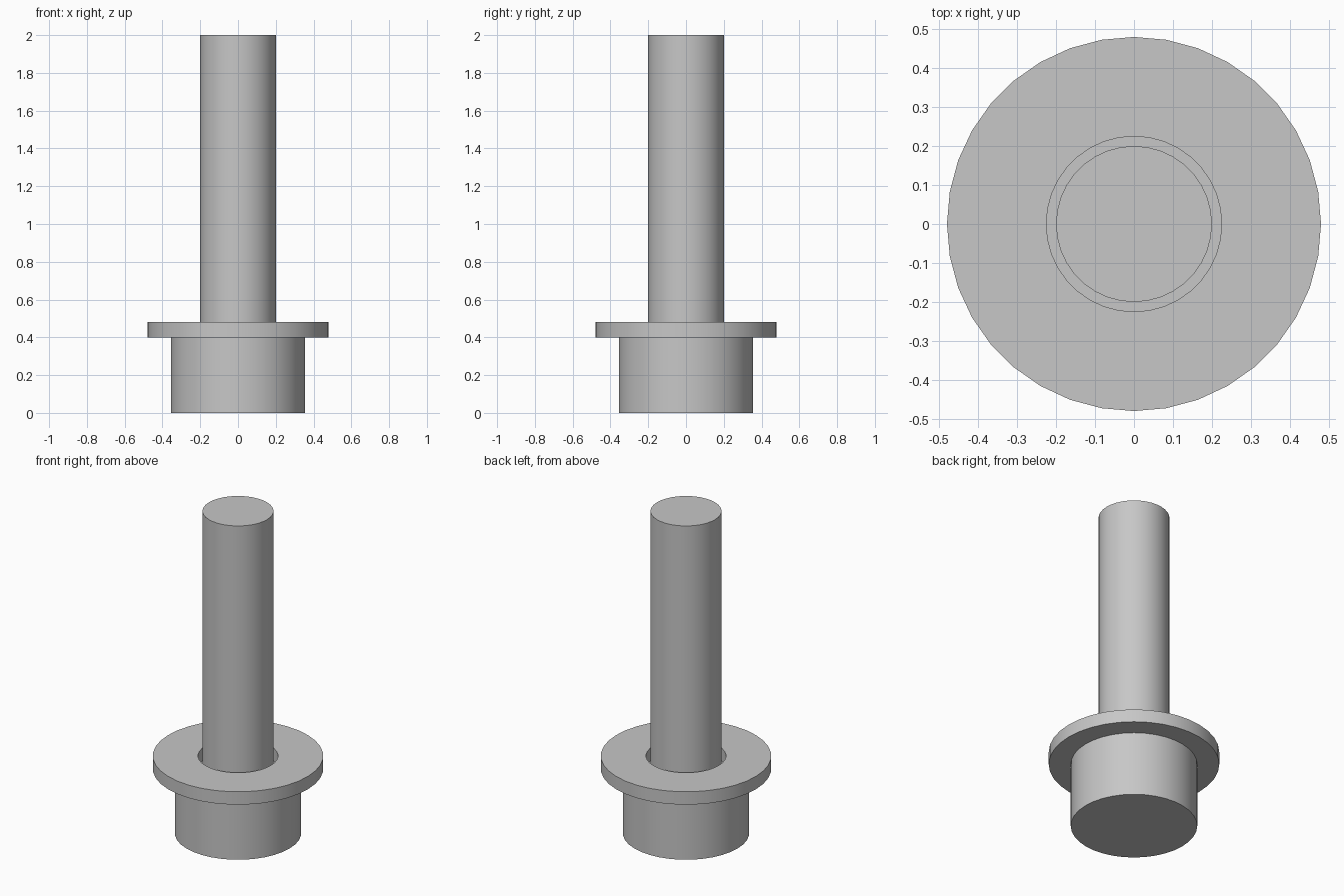
import bpy
import math

cube = bpy.data.objects.get("Cube")
if cube:
    bpy.data.objects.remove(cube, do_unlink=True)

SIDES = 36

steel = bpy.data.materials.new("grey_steel")
steel.use_nodes = True
colour = (0.57, 0.57, 0.57, 1)
steel.diffuse_color = colour
steel.node_tree.nodes["Principled BSDF"].inputs["Base Color"].default_value = colour


def cylinder(name, radius, bottom, top):
    bpy.ops.mesh.primitive_cylinder_add(
        vertices=SIDES, radius=radius, depth=top - bottom,
        location=(0, 0, (bottom + top) / 2))
    obj = bpy.context.object
    obj.name = name
    obj.data.materials.append(steel)
    bpy.ops.object.shade_smooth_by_angle(angle=math.radians(30))
    return obj


def ring(name, inner, outer, bottom, top):
    # Rectangular section swept around the z axis
    section = [(inner, bottom), (outer, bottom), (outer, top), (inner, top)]
    n = len(section)
    verts, faces = [], []
    for i in range(SIDES):
        a = math.tau * i / SIDES
        verts += [(r * math.cos(a), r * math.sin(a), z) for r, z in section]
        j = (i + 1) % SIDES
        for k in range(n):
            m = (k + 1) % n
            faces.append((i * n + k, j * n + k, j * n + m, i * n + m))
    mesh = bpy.data.meshes.new(name)
    mesh.from_pydata(verts, [], faces)
    mesh.materials.append(steel)
    obj = bpy.data.objects.new(name, mesh)
    bpy.context.collection.objects.link(obj)
    bpy.ops.object.select_all(action="DESELECT")
    obj.select_set(True)
    bpy.context.view_layer.objects.active = obj
    bpy.ops.object.shade_smooth_by_angle(angle=math.radians(30))
    return obj


# Bolt: round head with a plain shank
cylinder("bolt_head", 0.356, 0, 0.4)
cylinder("bolt_shank", 0.2, 0.4, 2)

# Loose washer resting on the head
ring("washer", 0.225, 0.48, 0.4, 0.48)
